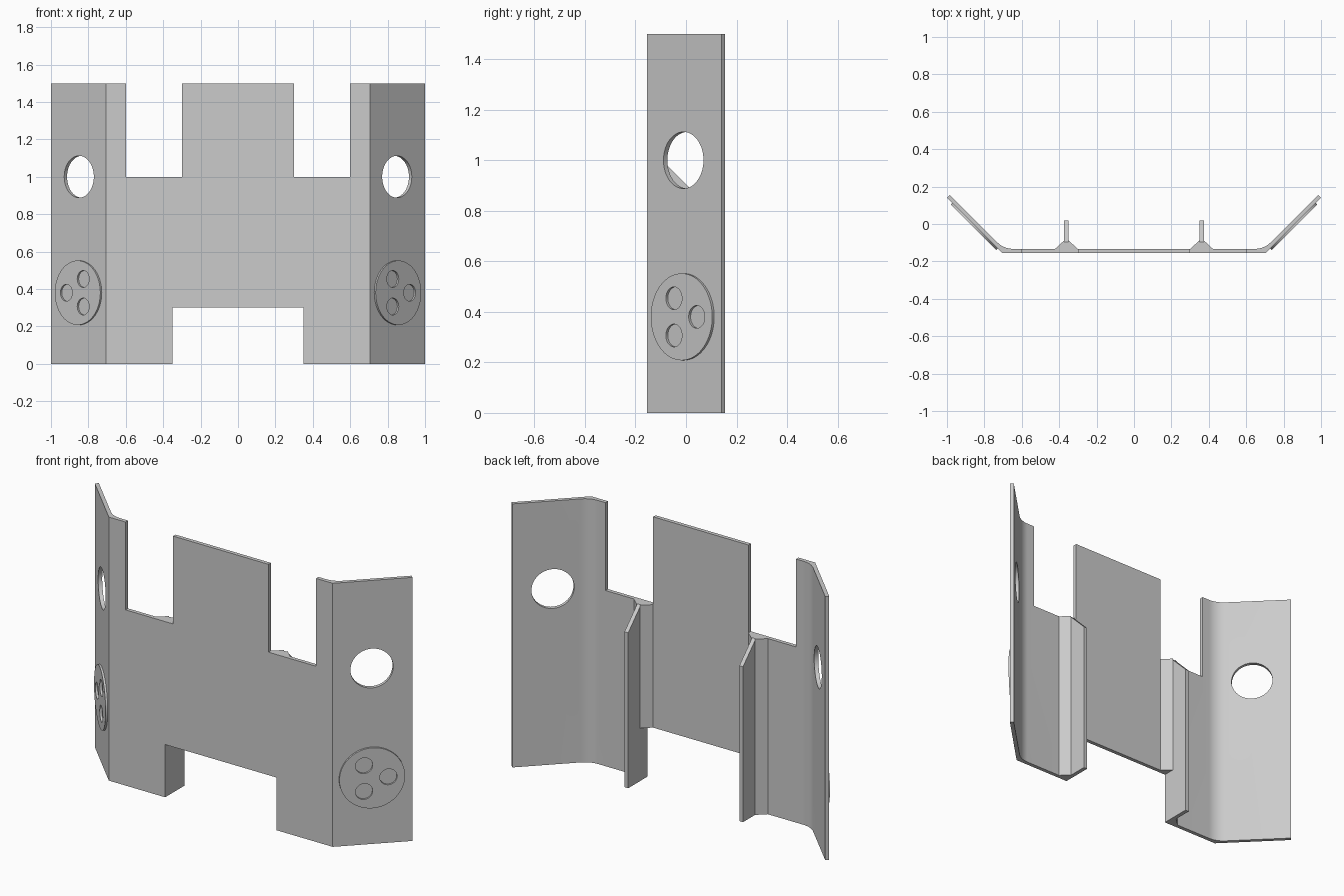
import bpy, bmesh, math
from mathutils import Vector, Matrix

if "Cube" in bpy.data.objects:
    bpy.data.objects.remove(bpy.data.objects["Cube"])

grey = bpy.data.materials.new("light_grey")
grey.use_nodes = True
grey.diffuse_color = (0.6, 0.6, 0.6, 1)
grey.node_tree.nodes["Principled BSDF"].inputs["Base Color"].default_value = (0.6, 0.6, 0.6, 1)

HEIGHT, FRONT, BACK = 1.5, -0.155, -0.133
WING_CENTRE, WING_Y = 0.85, -0.01


def finish(name, bm):
    bmesh.ops.recalc_face_normals(bm, faces=bm.faces)
    mesh = bpy.data.meshes.new(name)
    bm.to_mesh(mesh)
    bm.free()
    mesh.materials.append(grey)
    ob = bpy.data.objects.new(name, mesh)
    bpy.context.collection.objects.link(ob)
    return ob


def prism(name, start, extrude):
    """Closed outline swept along a vector."""
    bm = bmesh.new()
    face = bm.faces.new([bm.verts.new(p) for p in start])
    out = bmesh.ops.extrude_face_region(bm, geom=[face], use_keep_orig=True)
    verts = [v for v in out["geom"] if isinstance(v, bmesh.types.BMVert)]
    bmesh.ops.translate(bm, verts=verts, vec=Vector(extrude))
    return finish(name, bm)


def upright(name, outline, low, high):
    return prism(name, [(x, y, low) for x, y in outline], (0, 0, high - low))


def block(name, x0, x1, z0, z1):
    return upright(name, [(x0, -0.5), (x1, -0.5), (x1, 0.5), (x0, 0.5)], z0, z1)


def wing_disc(name, side, z, radius, depth, along=0.0, inset=0.0):
    """Cylinder square to a wing; its outer end stands off the wing by depth."""
    normal = Vector((side, -1, 0)).normalized()
    tangent = Vector((side, 1, 0)).normalized()
    base = Vector((side * WING_CENTRE, WING_Y, z)) + tangent * along
    bm = bmesh.new()
    bmesh.ops.create_cone(bm, cap_ends=True, segments=64, radius1=radius,
                          radius2=radius, depth=depth + inset)
    turn = normal.to_track_quat("Z", "Y").to_matrix().to_4x4()
    bm.transform(Matrix.Translation(base + normal * (depth - inset) / 2) @ turn)
    return finish(name, bm)


def cut(target, cutters):
    for cutter in cutters:
        mod = target.modifiers.new("cut", "BOOLEAN")
        mod.operation, mod.solver, mod.object = "DIFFERENCE", "EXACT", cutter
        bpy.context.view_layer.objects.active = target
        bpy.ops.object.modifier_apply(modifier=mod.name)
        bpy.data.objects.remove(cutter)


def smooth(ob):
    bpy.ops.object.select_all(action="DESELECT")
    ob.select_set(True)
    bpy.context.view_layer.objects.active = ob
    bpy.ops.object.shade_smooth_by_angle(angle=math.radians(25))


# Bent panel: straight centre, angled wings, rounded inner bends
bend_x, reach = 0.696, 0.05
radius = reach / math.tan(math.pi / 8)
fillet = [(bend_x - reach + radius * math.sin(a), BACK + radius * (1 - math.cos(a)))
          for a in (math.pi / 4 * i / 10 for i in range(11))]
half = [(0.705, FRONT), (1.0, 0.14), (0.985, 0.155)] + fillet[::-1]
panel = upright("bent_panel", half + [(-x, y) for x, y in reversed(half)], 0, HEIGHT)
cutters = [block("lower_notch", -0.35, 0.35, -0.1, 0.3)]
for side in (1, -1):
    cutters.append(block("upper_notch", min(side * 0.3, side * 0.6),
                         max(side * 0.3, side * 0.6), 1.0, 1.6))
    cutters.append(wing_disc("hole", side, 1.0, 0.112, 0.1, inset=0.1))
cut(panel, cutters)
smooth(panel)

for side, word in ((1, "left"), (-1, "right")):
    # Upright rib with a sloping top
    rib = [(BACK, 0), (0.02, 0), (0.02, 0.885), (-0.095, 1.0), (BACK, 1.0)]
    prism(word + "_rib", [(side * 0.35, y, z) for y, z in rib], (side * 0.023, 0, 0))

    # Sloped gussets either side of the rib
    for name, x, foot, low in (("outer", 0.373, 0.422, 0), ("inner", 0.35, 0.3, 0.3)):
        outline = [(x, BACK), (foot, BACK), (x, -0.088)]
        upright(f"{word}_{name}_gusset", [(side * u, v) for u, v in outline], low, 1.0)

    # Raised round boss with three plain recesses
    boss = wing_disc(word + "_round_boss", side, 0.38, 0.172, 0.011)
    pockets = []
    for i in range(3):
        a = math.tau * i / 3
        pockets.append(wing_disc("pocket", side, 0.38 + 0.085 * math.sin(a), 0.045,
                                 0.05, along=0.085 * math.cos(a), inset=0.05))
    cut(boss, pockets)
    smooth(boss)
